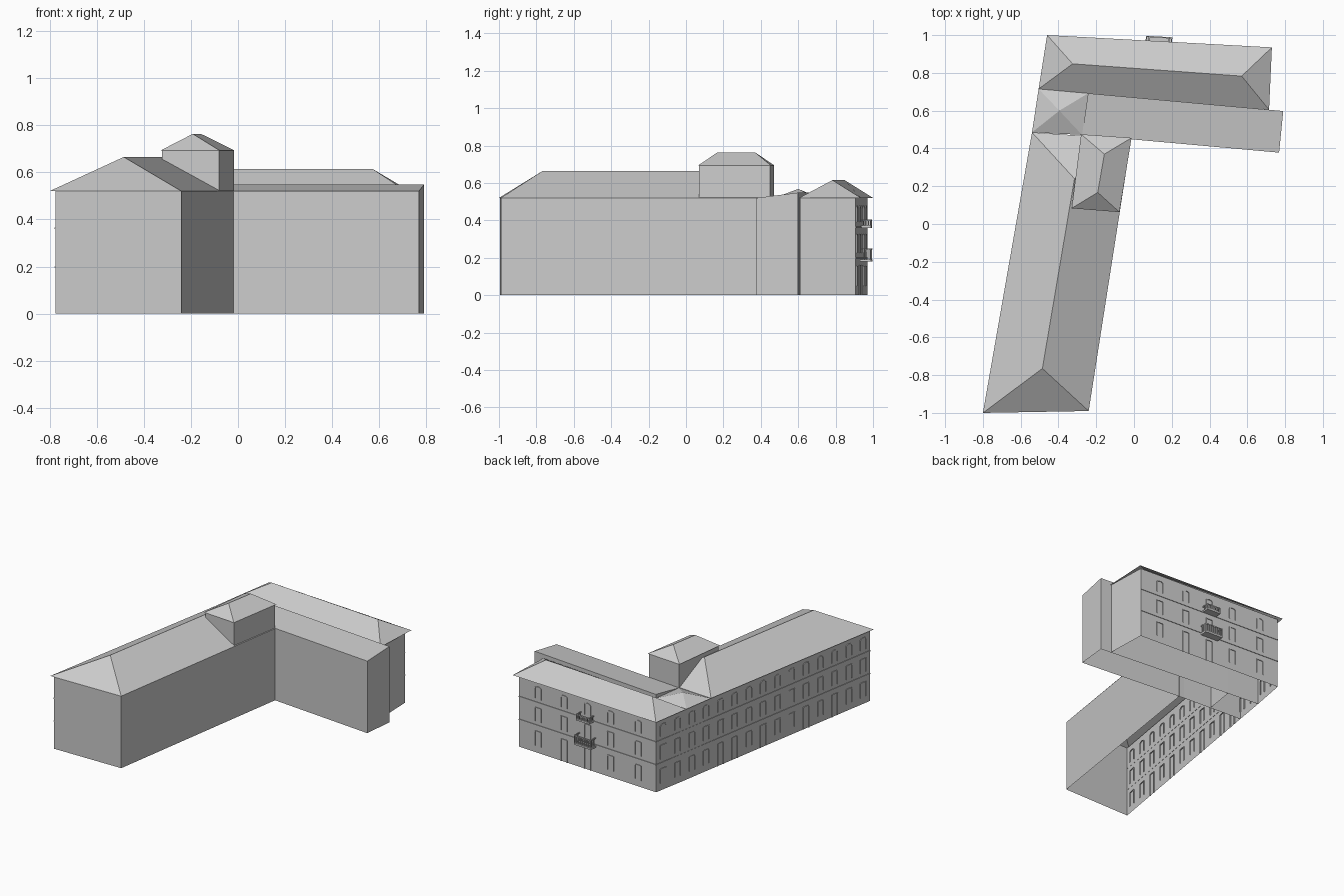
import bpy, bmesh, math
from mathutils import Vector

if "Cube" in bpy.data.objects:
    bpy.data.objects.remove(bpy.data.objects["Cube"])

EAVE = 0.52


def make(name, verts, faces):
    me = bpy.data.meshes.new(name)
    me.from_pydata([tuple(v) for v in verts], [], faces)
    bm = bmesh.new()
    bm.from_mesh(me)
    bmesh.ops.recalc_face_normals(bm, faces=bm.faces)
    bm.to_mesh(me)
    bm.free()
    ob = bpy.data.objects.new(name, me)
    bpy.context.collection.objects.link(ob)
    return ob


def walls(name, plan, z0, tops):
    """Open-bottomed ring of walls over a four-sided plan."""
    n = len(plan)
    v = [(x, y, z0) for x, y in plan] + [(x, y, t) for (x, y), t in zip(plan, tops)]
    make(name, v, [(i, (i + 1) % n, n + (i + 1) % n, n + i) for i in range(n)])


def hip_roof(name, eaves, z, ridge, zr):
    """eaves: a,b = short end at ridge[0]; c,d = short end at ridge[1]."""
    v = [(x, y, z) for x, y in eaves] + [(x, y, zr) for x, y in ridge]
    make(name, v, [(0, 1, 4), (1, 2, 5, 4), (2, 3, 5), (3, 0, 4, 5)])


# long wing
walls("long_wing_walls", [(-.775, -.995), (-.24, -.99), (-.018, .45), (-.525, .48)], 0, [EAVE] * 4)
hip_roof("long_wing_roof", [(-.80, -1), (-.24, -.99), (-.015, .45), (-.54, .485)], EAVE,
         [(-.485, -.765), (-.315, .24)], .665)

# tower rising from the long wing
walls("tower_walls", [(-.322, .088), (-.08, .07), (-.018, .45), (-.275, .47)], EAVE, [.692] * 4)
hip_roof("tower_roof", [(-.33, .083), (-.077, .063), (-.013, .456), (-.28, .475)], .692,
         [(-.192, .167), (-.157, .37)], .763)

# back wing
walls("back_wing_walls", [(-.487, .71), (.71, .61), (.70, .905), (-.44, .97)], 0, [EAVE] * 4)
hip_roof("back_wing_roof", [(-.46, 1.0), (-.505, .715), (.715, .605), (.73, .935)], EAVE,
         [(-.325, .848), (.57, .783)], .615)

# lean-to wing with a gently sloping roof
plan = [(-.275, .472), (.768, .378), (.79, .598), (-.243, .692)]
tops = [EAVE, EAVE, .548, .548]
walls("side_wing_walls", plan, 0, tops)
make("side_wing_roof", [(x, y, t) for (x, y), t in zip(plan, tops)], [(0, 1, 2, 3)])

# corner link with pyramid roof
walls("corner_walls", [(-.525, .48), (-.275, .472), (-.243, .692), (-.487, .71)], 0, [EAVE] * 4)
make("corner_roof", [(-.54, .485, EAVE), (-.275, .472, EAVE), (-.243, .692, EAVE),
                     (-.505, .715, EAVE), (-.395, .60, .568)],
     [(i, (i + 1) % 4, 4) for i in range(4)])


class Facade:
    """Collects trim in wall coordinates: u along, z up, d outward."""

    def __init__(self, p0, p1, inside):
        self.p = Vector((*p0, 0))
        w = Vector((*p1, 0)) - self.p
        self.length = w.length
        self.u = w.normalized()
        self.n = Vector((self.u.y, -self.u.x, 0))
        if self.n.dot(Vector((*inside, 0)) - self.p) > 0:
            self.n = -self.n
        self.v, self.f = [], []

    def at(self, u, d, z):
        return self.p + self.u * u + self.n * d + Vector((0, 0, z))

    def box(self, u0, u1, d0, d1, z0, z1):
        b = len(self.v)
        self.v += [self.at(u, d, z) for z in (z0, z1)
                   for u, d in ((u0, d0), (u1, d0), (u1, d1), (u0, d1))]
        for q in ((0, 1, 2, 3), (4, 5, 6, 7), (0, 1, 5, 4), (1, 2, 6, 5), (2, 3, 7, 6), (3, 0, 4, 7)):
            self.f.append(tuple(b + i for i in q))

    def frame(self, u, z, w, h, rise, t=.005, d=.005):
        """Window surround: jambs and a flat or arched head."""
        def outline(g):
            r = w / 2 + g
            head = [(u + r * math.cos(a), z + h + g + rise * math.sin(a))
                    for a in [math.pi * k / 6 for k in range(7)]]
            return [(u + r, z)] + head + [(u - r, z)]
        o, i = outline(t), outline(0)
        b, n = len(self.v), len(o)
        for pts, e in ((o, d), (i, d), (o, -d), (i, -d)):
            self.v += [self.at(a, e, c) for a, c in pts]
        for k in range(n - 1):
            for r0, r1 in ((0, 1), (2, 3), (0, 2), (1, 3)):
                self.f.append((b + r0 * n + k, b + r0 * n + k + 1,
                               b + r1 * n + k + 1, b + r1 * n + k))

    def done(self, name):
        make(name, self.v, self.f)
        self.v, self.f = [], []


FLOORS = [(.05, .10, .002), (.225, .095, .002), (.39, .07, .014)]


def dress(fac, name, columns, doors):
    for c, u in enumerate(columns):
        for level, (z, h, rise) in enumerate(FLOORS):
            if level == 0 and c in doors:
                z, h = 0, .155
            fac.frame(u, z, .046, h, rise)
    fac.done(name + "_windows")
    for z in (.195, .36):
        fac.box(0, fac.length, -.001, .004, z, z + .006)
    fac.done(name + "_string_courses")


# back facade and long west facade
back = Facade((.70, .905), (-.44, .97), (0, 0))
dress(back, "back_facade", [back.length * k for k in (.14, .33, .5, .67, .87)], {1, 2})
west = Facade((-.44, .97), (-.775, -.995), (0, 0))
dress(west, "west_facade", [west.length * (k + .5) / 15 for k in range(15)], {4, 5, 7, 10, 12})

# balconies: slab, balusters, handrail
mid = back.length / 2
for name, half, z, top in (("lower_balcony", .07, .18, .25), ("upper_balcony", .055, .36, .405)):
    depth = .055
    back.box(mid - half, mid + half, 0, depth, z, z + .012)
    back.box(mid - half, mid + half, depth - .007, depth, top - .007, top)
    for s in (-1, 1):
        e = mid + s * (half - .003)
        back.box(e - .003, e + .003, 0, depth, top - .007, top)
        for k in range(1, 4):
            back.box(e - .002, e + .002, depth * k / 4 - .002, depth * k / 4 + .002, z, top)
    for k in range(9):
        u = mid - half + .003 + (2 * half - .006) * k / 8
        back.box(u - .003, u + .003, depth - .006, depth - .001, z, top)
    back.done(name)
